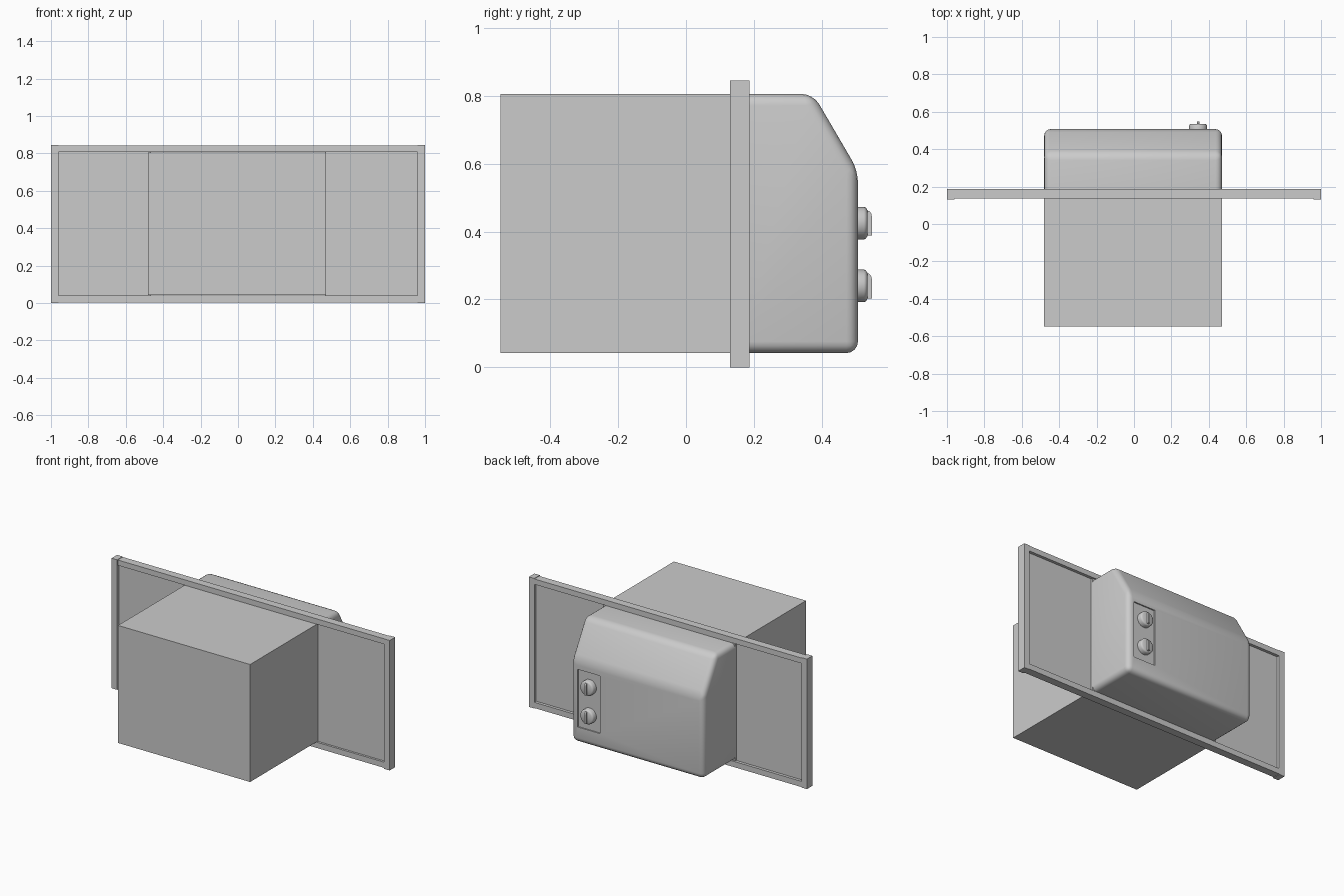
import bpy, bmesh, math
from mathutils import Matrix, Vector

if "Cube" in bpy.data.objects:
    bpy.data.objects.remove(bpy.data.objects["Cube"])


def finish(name, bm, smooth=False):
    bmesh.ops.recalc_face_normals(bm, faces=bm.faces[:])
    me = bpy.data.meshes.new(name)
    bm.to_mesh(me)
    bm.free()
    ob = bpy.data.objects.new(name, me)
    bpy.context.collection.objects.link(ob)
    if smooth:
        smooth_object(ob)
    return ob


def smooth_object(ob):
    bpy.ops.object.select_all(action='DESELECT')
    ob.select_set(True)
    bpy.context.view_layer.objects.active = ob
    bpy.ops.object.shade_smooth_by_angle(angle=math.radians(35))


def box(name, x, y, z):
    bm = bmesh.new()
    bmesh.ops.create_cube(bm, size=1)
    for v in bm.verts:
        v.co = Vector([(r[0] + r[1]) / 2 + c * (r[1] - r[0])
                       for r, c in zip((x, y, z), v.co)])
    return finish(name, bm)


def extrude_x(profile, x0, x1):
    # Solid from a (y, z) profile
    bm = bmesh.new()
    face = bm.faces.new([bm.verts.new((x0, y, z)) for y, z in profile])
    ext = bmesh.ops.extrude_face_region(bm, geom=[face])
    for v in ext['geom']:
        if isinstance(v, bmesh.types.BMVert):
            v.co.x = x1
    return bm


X0, X1 = -0.48, 0.47

# Outdoor housing
box("rear_housing", (X0, X1), (-0.547, 0.18), (0.042, 0.806))

# Window frame: end posts, rails and recessed filler panels
for side, s in (("left", -1), ("right", 1)):
    box(f"{side}_post", sorted((s * 0.96, s)), (0.13, 0.187), (0, 0.845))
    box(f"{side}_panel", sorted((s * 0.465, s * 0.965)), (0.15, 0.168), (0.03, 0.815))
box("bottom_rail", (-0.96, 0.96), (0.136, 0.187), (0.003, 0.04))
box("top_rail", (-0.96, 0.96), (0.136, 0.187), (0.807, 0.842))

# Indoor cover with sloped top and rounded edges
BACK = 0.165
bm = extrude_x([(BACK, 0.042), (0.507, 0.042), (0.507, 0.58),
                (0.375, 0.806), (BACK, 0.806)], X0, X1)
edges = [e for e in bm.edges if any(v.co.y > BACK + 0.01 for v in e.verts)]
bmesh.ops.bevel(bm, geom=edges, offset=0.034, segments=4, profile=0.5,
                affect='EDGES', clamp_overlap=True)
cover = finish("front_cover", bm)

# Shallow recess for the controls
cutter = box("recess_cutter", (0.265, 0.425), (0.499, 0.56), (0.145, 0.52))
cutter.hide_render = True
cutter.hide_viewport = True
mod = cover.modifiers.new("recess", 'BOOLEAN')
mod.object = cutter
mod.operation = 'DIFFERENCE'
mod.solver = 'EXACT'
bpy.context.view_layer.objects.active = cover
bpy.ops.object.modifier_apply(modifier="recess")
bpy.data.objects.remove(cutter)
smooth_object(cover)

# Control knobs with finger grips
for label, z in (("lower", 0.24), ("upper", 0.425)):
    bm = bmesh.new()
    rings = []
    for y, r in ((0.495, 0.048), (0.525, 0.048), (0.531, 0.045), (0.535, 0.038)):
        rings.append([bm.verts.new((0.343 + r * math.cos(a), y, z + r * math.sin(a)))
                      for a in (i * math.tau / 32 for i in range(32))])
    for a, b in zip(rings, rings[1:]):
        for i in range(32):
            j = (i + 1) % 32
            bm.faces.new((a[i], a[j], b[j], b[i]))
    bm.faces.new(rings[0])
    bm.faces.new(rings[-1])
    finish(f"{label}_knob", bm, True)
    grip = [(0.53, -0.037), (0.548, -0.037), (0.548, 0.02), (0.546, 0.029),
            (0.54, 0.036), (0.53, 0.038)]
    finish(f"{label}_knob_grip",
           extrude_x([(y, z + dz) for y, dz in grip], 0.337, 0.349), True)
